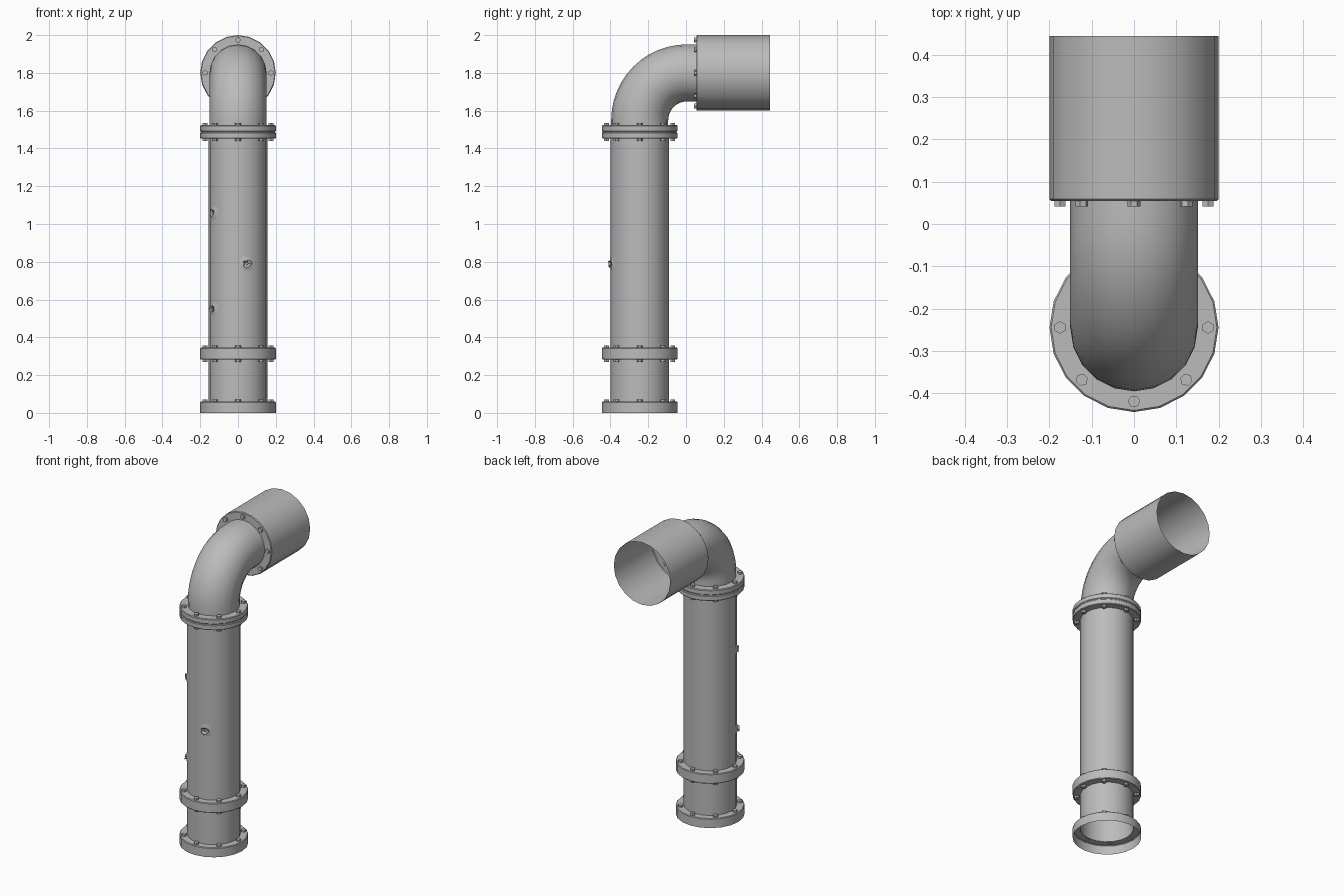
import bpy, bmesh, math, random
from mathutils import Matrix, Vector

if "Cube" in bpy.data.objects:
    bpy.data.objects.remove(bpy.data.objects["Cube"])

random.seed(4)
SIDES = 20
AXIS_Y = -0.245          # axis of the upright pipe
PIPE_R, FLANGE_R = 0.155, 0.2
BEND_R, ELBOW_R = 0.25, 0.151
BEND_Y, BEND_Z = AXIS_Y + BEND_R, 1.8 - BEND_R

metal = bpy.data.materials.new("grey_metal")
metal.diffuse_color = (0.5, 0.5, 0.5, 1)
metal.use_nodes = True
metal.node_tree.nodes["Principled BSDF"].inputs["Base Color"].default_value = metal.diffuse_color

UPRIGHT = Matrix.Translation((0, AXIS_Y, 0))
# local z runs from the open mouth (y = 0.445) towards the front
MOUTH = Matrix.Translation((0, 0.445, 1.8)) @ Matrix.Rotation(math.pi / 2, 4, 'X')


def finish(name, bm, smooth=True):
    mesh = bpy.data.meshes.new(name)
    bm.to_mesh(mesh)
    bm.free()
    mesh.materials.append(metal)
    ob = bpy.data.objects.new(name, mesh)
    bpy.context.collection.objects.link(ob)
    if smooth:
        bpy.ops.object.select_all(action='DESELECT')
        ob.select_set(True)
        bpy.context.view_layer.objects.active = ob
        bpy.ops.object.shade_smooth_by_angle(angle=math.radians(30))
    return ob


def skin(bm, rings):
    """Bridge a list of closed vertex rings with quads."""
    loops = [[bm.verts.new(p) for p in ring] for ring in rings]
    n = len(loops[0])
    for a, b in zip(loops, loops[1:]):
        for i in range(n):
            k = (i + 1) % n
            bm.faces.new((a[i], a[k], b[k], b[i]))
    return loops


def lathe(name, profile, place):
    bm = bmesh.new()
    angles = [2 * math.pi * i / SIDES for i in range(SIDES)]
    skin(bm, [[place @ Vector((r * math.cos(a), r * math.sin(a), z)) for a in angles]
              for r, z in profile])
    return finish(name, bm)


def bolts(name, place, levels):
    """Rings of eight hexagonal heads centred at the given heights."""
    bm = bmesh.new()
    for z in levels:
        for i in range(8):
            m = place @ Matrix.Rotation(i * math.pi / 4, 4, 'Z') @ Matrix.Translation((0.175, 0, z))
            bmesh.ops.create_cone(bm, cap_ends=True, segments=6, radius1=0.0148,
                                  radius2=0.0148, depth=0.016, matrix=m)
    return finish(name, bm, smooth=False)


def open_collar(name, length, inner, place):
    """Thin sleeve, open at its start and closed to the pipe at its end."""
    e = 0.004
    return lathe(name, [(FLANGE_R, 0), (FLANGE_R, length - e),
                        (FLANGE_R - e, length), (inner, length)], place)


def flange(name, z0, z1, groove=False):
    e, R = 0.004, FLANGE_R
    prof = [(PIPE_R - 0.004, z0), (R - e, z0), (R, z0 + e)]
    if groove:
        m = (z0 + z1) / 2
        prof += [(R, m - 0.006), (R - e, m - 0.002), (R - e, m + 0.002), (R, m + 0.006)]
    prof += [(R, z1 - e), (R - e, z1), (PIPE_R - 0.006, z1)]
    lathe(name, prof, UPRIGHT)
    bolts(name + "_bolts", UPRIGHT, (z0 - 0.005, z1 + 0.005))


# Upright pipe and its collars
lathe("upright_pipe", [(PIPE_R, 0.06), (PIPE_R, 0.28), (PIPE_R, 0.345), (PIPE_R, 1.52)], UPRIGHT)
open_collar("base_collar", 0.06, PIPE_R, UPRIGHT)
bolts("base_bolts", UPRIGHT, (0.064,))
flange("lower_flange", 0.282, 0.345)
flange("upper_flange", 1.452, 1.523, groove=True)

# Elbow
bm = bmesh.new()
path = [(Vector((0, AXIS_Y, 1.515)), 0)]
for i in range(13):
    t = math.pi / 2 * i / 12
    path.append((Vector((0, BEND_Y - BEND_R * math.cos(t), BEND_Z + BEND_R * math.sin(t))), t))
path.append((Vector((0, 0.055, 1.8)), math.pi / 2))
rings = []
for c, t in path:
    side = Vector((0, math.cos(t), -math.sin(t)))
    rings.append([c + ELBOW_R * (Vector((math.cos(a), 0, 0)) + math.sin(a) * side)
                  for a in (2 * math.pi * i / SIDES for i in range(SIDES))])
skin(bm, rings)
finish("elbow", bm)

# Wide mouth
open_collar("mouth_sleeve", 0.39, ELBOW_R, MOUTH)
bolts("mouth_bolts", MOUTH, (0.395,))


# Small torn punctures with curled jagged rims
def puncture(name, x, z):
    a0 = -math.pi / 2 + math.asin(x / PIPE_R)
    n = 10

    def ring(radius, height, jag=0.0):
        pts = []
        for i in range(n):
            t = 2 * math.pi * i / n
            r = radius * (1 + random.uniform(-jag, jag))
            h = height * (1 + random.uniform(-jag, jag))
            a = a0 + r * math.cos(t) / PIPE_R
            pts.append((math.cos(a) * (PIPE_R + h), AXIS_Y + math.sin(a) * (PIPE_R + h),
                        z + r * math.sin(t)))
        return pts
    bm = bmesh.new()
    loops = skin(bm, [ring(0.045, -0.002), ring(0.013, 0.004, 0.2),
                      ring(0.019, 0.012, 0.4), ring(0.009, 0.006, 0.2), ring(0.006, -0.006)])
    bm.faces.new(loops[-1])
    finish(name, bm)


for i, (x, z) in enumerate([(-0.13, 1.06), (0.045, 0.79), (-0.13, 0.55)]):
    puncture(f"puncture_{i + 1}", x, z)
